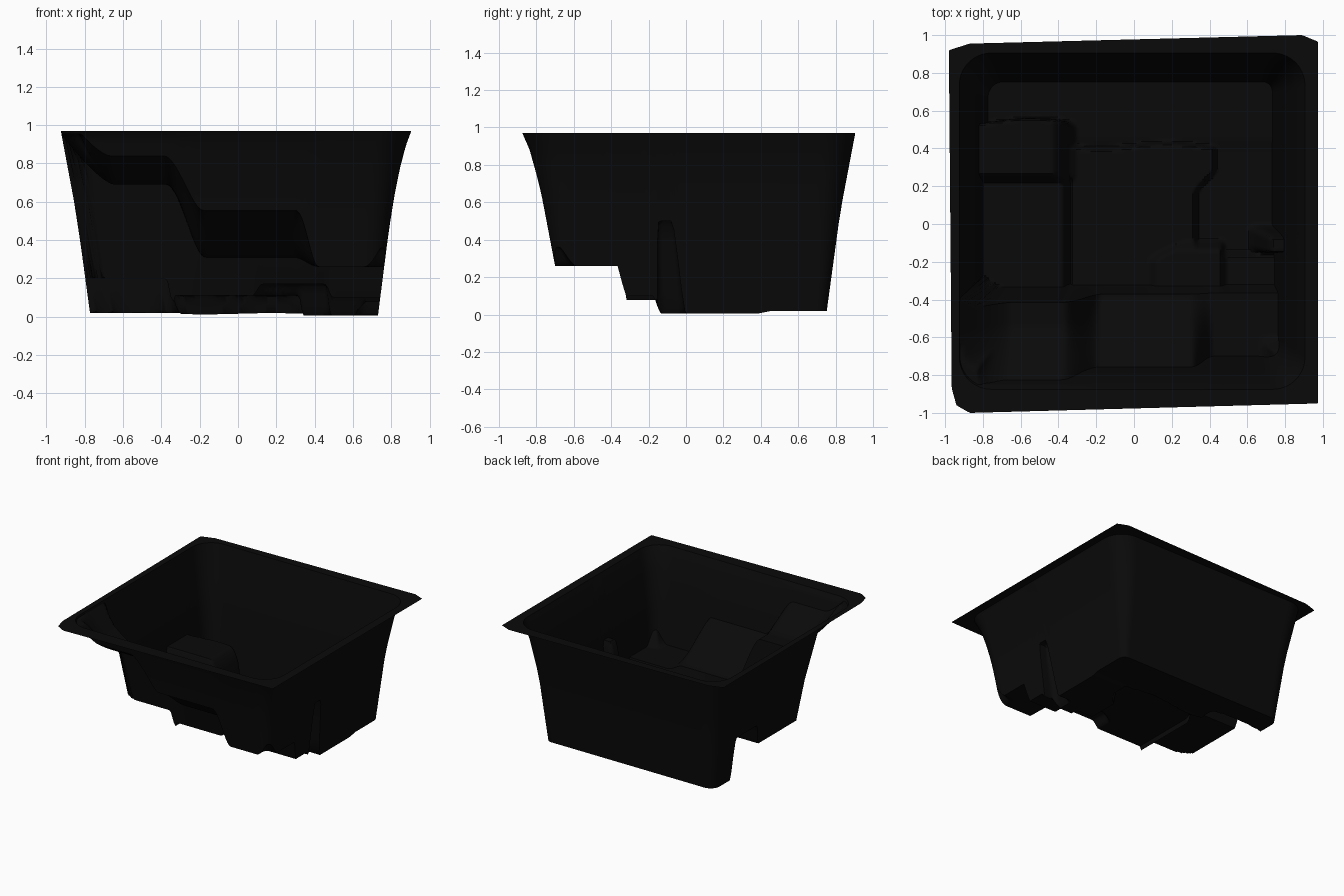
import bpy, bmesh, math

if "Cube" in bpy.data.objects:
    bpy.data.objects.remove(bpy.data.objects["Cube"])

N = 120          # floor cells per side
RINGS = 8        # wall subdivisions
TOP = 0.97       # rim height

black = bpy.data.materials.new("black_plastic")
black.diffuse_color = (0.003, 0.003, 0.003, 1)
black.use_nodes = True
black.node_tree.nodes["Principled BSDF"].inputs["Base Color"].default_value = black.diffuse_color


def lerp(a, b, t):
    return a + (b - a) * t


def clamp(t):
    return min(1, max(0, t))


def step(t, edge, width=0.035):
    """Smooth 0..1 ramp centred on edge."""
    k = clamp((t - edge) / width + 0.5)
    return k * k * (3 - 2 * k)


def band(t, lo, hi, width=0.035):
    return step(t, lo, width) * (1 - step(t, hi, width))


def profile(points, z):
    """Wall offset at height z, read along a short drafted profile."""
    for (z0, a), (z1, b) in zip(points, points[1:]):
        if z <= z1:
            return lerp(a, b, (z - z0) / (z1 - z0))
    return points[-1][1]


LEFT = [(0, -.77), (.55, -.845), (TOP, -.925)]
RIGHT = [(0, .73), (.55, .80), (.85, .86), (TOP, .905)]
FRONT = [(0, -.645), (.26, -.70), (.68, -.78), (.93, -.85), (TOP, -.875)]
BACK = [(0, .75), (.55, .825), (TOP, .905)]


def place(s, t, z):
    """Point of the tub for fractions s, t at height z: draft and round corners."""
    x0, x1 = profile(LEFT, z), profile(RIGHT, z)
    y0, y1 = profile(FRONT, z), profile(BACK, z)
    x, y = lerp(x0, x1, s), lerp(y0, y1, t)
    r = lerp(.05, .17, z / TOP) + (.03 if s < .5 else 0) * (1 - z / TOP)
    cx, cy = min(max(x, x0 + r), x1 - r), min(max(y, y0 + r), y1 - r)
    dx, dy = x - cx, y - cy
    if dx and dy:
        k = max(abs(dx), abs(dy)) / math.hypot(dx, dy)
        x, y = cx + dx * k, cy + dy * k
    return (x, y, z)


def floor_height(s, t):
    x, y = lerp(-.78, .74, s), lerp(-.68, .76, t)
    wob = 0.015 * math.sin(9 * x)
    z = lerp(.005, .02, step(y, .42, .1))
    # right pocket lip at its front
    z = lerp(z, .10, step(x, .30) * (1 - step(y, -.17)))
    # middle pocket
    right = .33 + .10 * band(y, .22, .60, .15)
    z = lerp(z, .11, band(x, -.34, right) * (1 - step(y, .41 + wob)))
    # low mound between the middle and right pockets
    edge = lerp(.10, .33, step(y, -.13, .16))
    z = lerp(z, .17, band(x, edge, .47, .05) * (1 - step(y, -.12, .06)))
    # left ledge and its raised block
    z = lerp(z, .20, (1 - step(x, -.35)) * (1 - step(y, .53 + wob)))
    z = lerp(z, .37, (1 - step(x, -.36, .12)) * band(y, .23, .53 + wob, .05))
    # side rib
    z = lerp(z, .50, step(x, .65, .07) * band(y, -.15, -.04, .05))
    # front shelf: high left, middle slope, low right with a raised corner
    rise = clamp((-.46 - y) / .22) ** 1.5
    high = .69 + .15 * rise + .26 * clamp((-.58 - x) / .20) ** 1.5
    middle = lerp(.56, .31, step(y, -.53, .36))
    shelf = lerp(min(high, .955), middle, step(x, -.25, .17))
    shelf = lerp(shelf, .26, step(x, .345, .13))
    shelf += .10 * step(x, .69, .10) * (1 - step(y, -.61, .08))
    cliff = -.345 + .06 * clamp((-.66 - x) / .12) ** 2
    return lerp(z, shelf, 1 - step(y, cliff, .022))


# outline of the flat flange
OUTLINE = [(-.965, -.87), (-.94, -.96), (-.87, -1), (.975, -.95),
           (.975, .965), (.89, 1), (-.87, .955), (-.98, .92)]


def flange_point(x, y):
    """Push a rim point outward onto the flange outline."""
    best = 9.0
    for (ax, ay), (bx, by) in zip(OUTLINE, OUTLINE[1:] + OUTLINE[:1]):
        nx, ny = by - ay, ax - bx
        d = nx * x + ny * y
        if d > 1e-6:
            best = min(best, (nx * ax + ny * ay) / d)
    return (x * best, y * best, TOP)


def finish(bm, name):
    mesh = bpy.data.meshes.new(name)
    bm.to_mesh(mesh)
    bm.free()
    mesh.materials.append(black)
    obj = bpy.data.objects.new(name, mesh)
    bpy.context.collection.objects.link(obj)
    bpy.context.view_layer.objects.active = obj
    obj.select_set(True)
    bpy.ops.object.shade_smooth_by_angle(angle=math.radians(50))
    obj.select_set(False)


def bridge(bm, a, b):
    n = len(a)
    for i in range(n):
        j = (i + 1) % n
        bm.faces.new((a[i], b[i], b[j], a[j]))


# moulded tub: stepped floor and drafted walls
bm = bmesh.new()
grid = [[bm.verts.new(place(i / N, j / N, floor_height(i / N, j / N)))
         for j in range(N + 1)] for i in range(N + 1)]
for i in range(N):
    for j in range(N):
        bm.faces.new((grid[i][j], grid[i + 1][j], grid[i + 1][j + 1], grid[i][j + 1]))

border = ([(i, 0) for i in range(N)] + [(N, j) for j in range(N)] +
          [(i, N) for i in range(N, 0, -1)] + [(0, j) for j in range(N, 0, -1)])
ring = [grid[i][j] for i, j in border]
base = [v.co.z for v in ring]
for k in range(1, RINGS + 1):
    new = [bm.verts.new(place(i / N, j / N, lerp(z, TOP, k / RINGS)))
           for (i, j), z in zip(border, base)]
    bridge(bm, new, ring)
    ring = new
rim = [v.co.copy() for v in ring]
finish(bm, "moulded_tub")

# flat flange around the opening
bm = bmesh.new()
inner = [bm.verts.new(p) for p in rim]
outer = [bm.verts.new(flange_point(p.x, p.y)) for p in rim]
bridge(bm, inner, outer)
finish(bm, "rim_flange")
